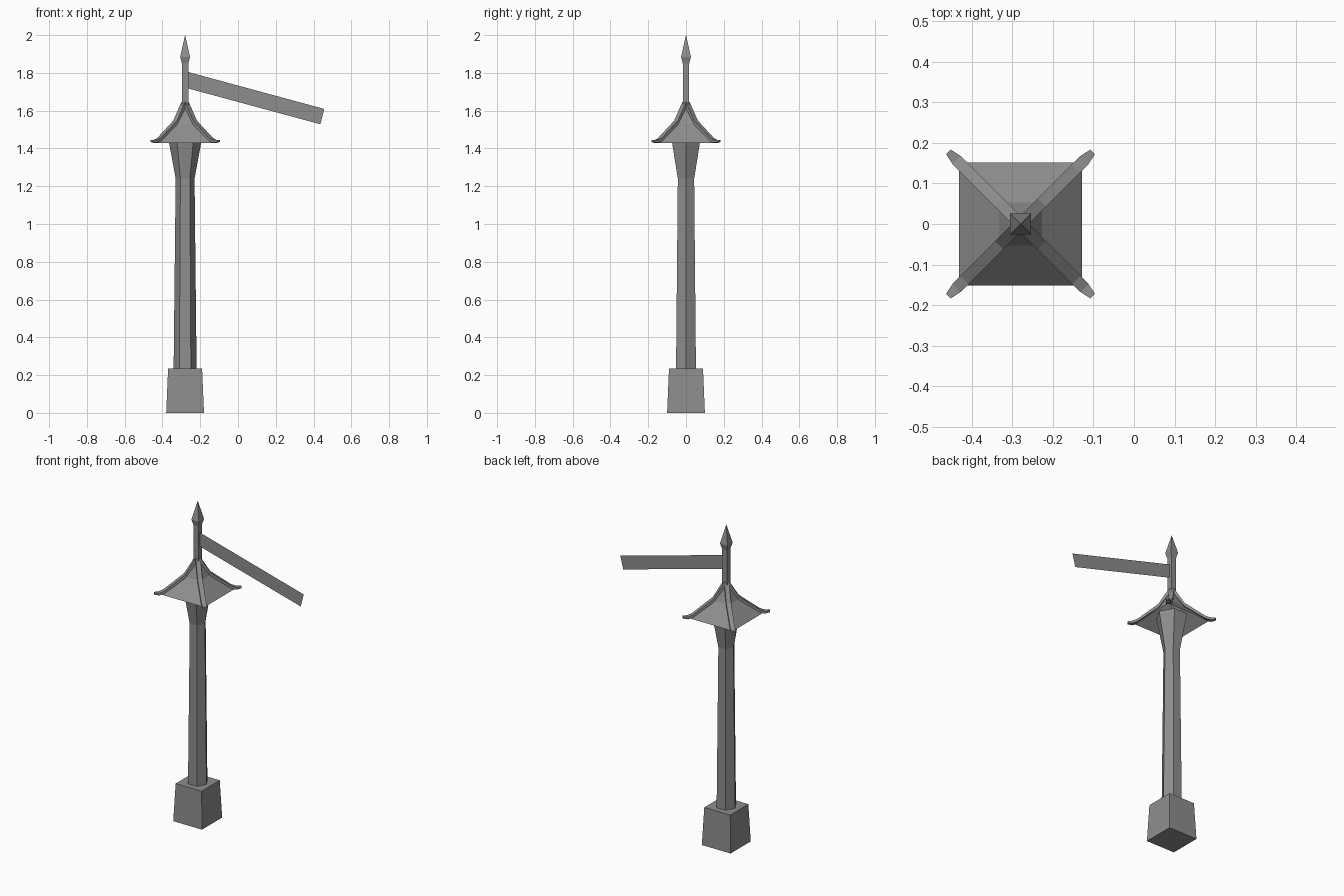
import bpy, bmesh, math
from mathutils import Vector

cube = bpy.data.objects.get("Cube")
if cube:
    bpy.data.objects.remove(cube, do_unlink=True)

POST_X = -0.28

stone = bpy.data.materials.new("dark grey")
stone.use_nodes = True
colour = (0.27, 0.27, 0.27, 1)
stone.diffuse_color = colour
stone.node_tree.nodes["Principled BSDF"].inputs["Base Color"].default_value = colour


def finish(name, bm):
    bmesh.ops.remove_doubles(bm, verts=bm.verts, dist=0.0001)
    bmesh.ops.recalc_face_normals(bm, faces=bm.faces)
    mesh = bpy.data.meshes.new(name)
    bm.to_mesh(mesh)
    bm.free()
    mesh.materials.append(stone)
    obj = bpy.data.objects.new(name, mesh)
    bpy.context.collection.objects.link(obj)
    return obj


def loft(bm, rings, caps=True):
    """Bridge rings of points, optionally closing both ends."""
    rings = [[bm.verts.new(p) for p in ring] for ring in rings]
    for a, b in zip(rings, rings[1:]):
        for i in range(len(a)):
            j = (i + 1) % len(a)
            bm.faces.new((a[i], a[j], b[j], b[i]))
    if caps:
        bm.faces.new(rings[0])
        bm.faces.new(rings[-1])


def column(name, sides, profile, turn=0.0, caps=True):
    """Stack of regular polygons around the post axis: (radius, height)."""
    rings = []
    for r, z in profile:
        angles = [turn + math.tau * i / sides for i in range(sides)]
        rings.append([Vector((POST_X + r * math.cos(a), r * math.sin(a), z)) for a in angles])
    bm = bmesh.new()
    loft(bm, rings, caps)
    return finish(name, bm)


def square_column(name, profile, caps=True):
    """Same, for squares given by their half width."""
    profile = [(half * math.sqrt(2), z) for half, z in profile]
    return column(name, 4, profile, math.pi / 4, caps)


# Foot block and six-sided flared shaft
square_column("base", [(0.1, 0), (0.09, 0.235)])
column("shaft", 6, [(0.061, 0.22), (0.05, 1.24), (0.085, 1.43), (0.092, 1.47)])

# Open concave roof
square_column("roof", [(0.152, 1.43), (0.053, 1.53), (0.004, 1.638)], caps=False)

# Corner ribs: (half-width position, underside, top, rib half thickness)
rib_path = [(0, 1.62, 1.648, 0.014), (0.01, 1.61, 1.645, 0.014),
            (0.053, 1.525, 1.547, 0.014), (0.138, 1.438, 1.455, 0.014),
            (0.158, 1.43, 1.444, 0.014), (0.178, 1.434, 1.445, 0.008)]
bm = bmesh.new()
for sx in (-1, 1):
    for sy in (-1, 1):
        across = Vector((-sy, sx, 0)).normalized()
        rings = []
        for d, low, high, w in rib_path:
            centre = Vector((POST_X + sx * d, sy * d, 0))
            rings.append([centre + across * side * w + Vector((0, 0, z))
                          for side, z in ((-1, low), (1, low), (1, high), (-1, high))])
        loft(bm, rings)
finish("roof_ribs", bm)

# Spear-tipped finial
square_column("finial", [(0.017, 1.6), (0.017, 1.85), (0.026, 1.885), (0.0005, 2.0)])

# Thin sloping arm sheet
bm = bmesh.new()
arm = [(-0.28, 1.809), (-0.28, 1.722), (0.436, 1.528), (0.457, 1.609)]
bm.faces.new([bm.verts.new((x, 0, z)) for x, z in arm])
finish("sloping_arm", bm)
